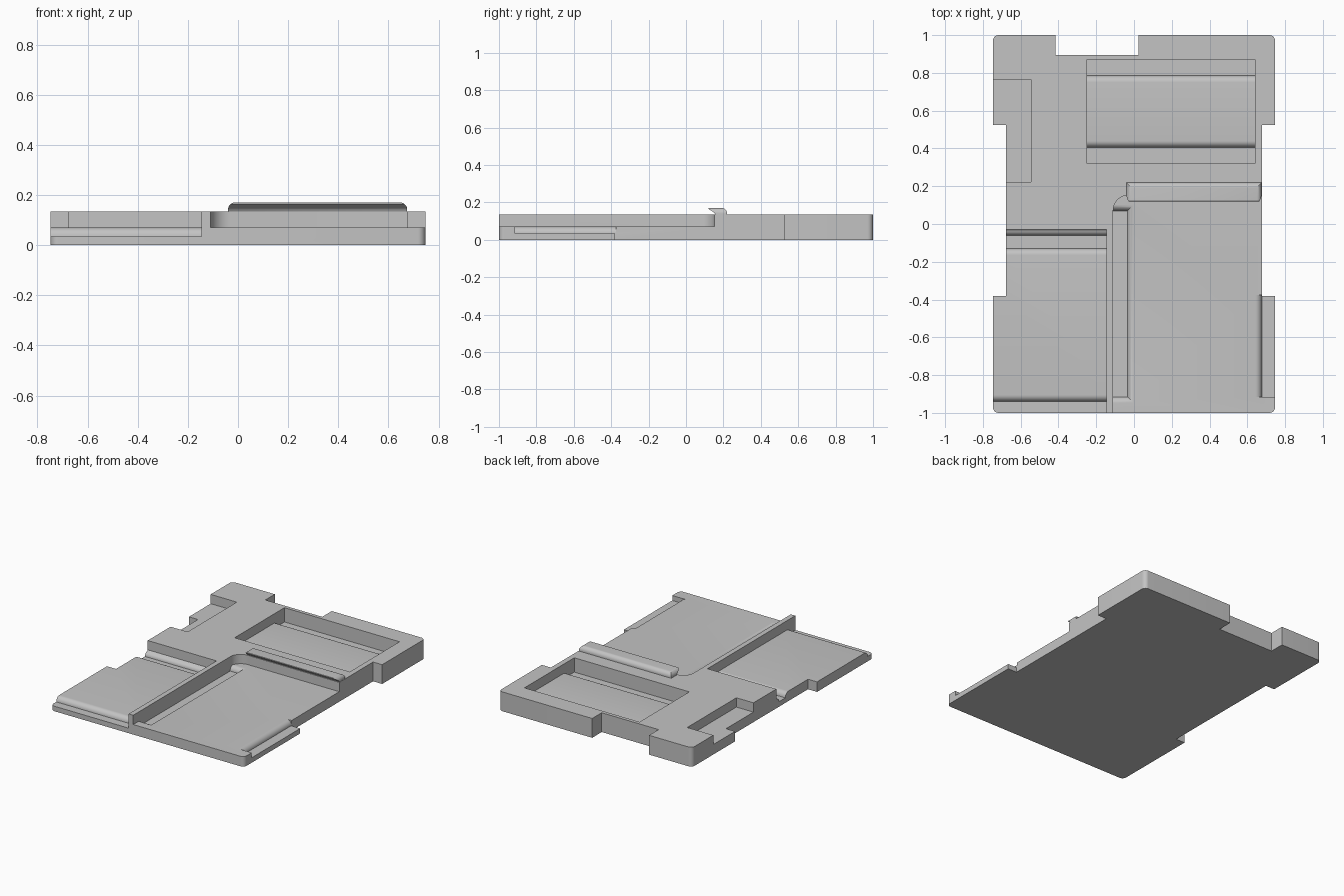
import bpy, bmesh
from math import sin, cos, pi

cube = bpy.data.objects.get("Cube")
if cube:
    bpy.data.objects.remove(cube, do_unlink=True)

grey = bpy.data.materials.new("plain_grey")
grey.use_nodes = True
grey.diffuse_color = (0.55, 0.55, 0.55, 1)
grey.node_tree.nodes["Principled BSDF"].inputs["Base Color"].default_value = (0.55, 0.55, 0.55, 1)

TOP, MID, LOW, R = 0.135, 0.07, 0.035, 0.035   # main heights and edge radius
HIGH = 0.25                                    # cutters end above everything


def loft(name, rings):
    """Solid through equal-sized rings of points, capped at both ends."""
    bm = bmesh.new()
    loops = [[bm.verts.new(p) for p in ring] for ring in rings]
    n = len(loops[0])
    for a, b in zip(loops, loops[1:]):
        for i in range(n):
            j = (i + 1) % n
            bm.faces.new((a[i], a[j], b[j], b[i]))
    bm.faces.new(loops[0])
    bm.faces.new(loops[-1])
    bmesh.ops.recalc_face_normals(bm, faces=bm.faces)
    mesh = bpy.data.meshes.new(name)
    bm.to_mesh(mesh)
    bm.free()
    mesh.materials.append(grey)
    obj = bpy.data.objects.new(name, mesh)
    bpy.context.collection.objects.link(obj)
    return obj


def prism(name, profile, axis, lo, hi):
    """Extrude a 2D profile along one axis."""
    place = {"x": lambda a, b, t: (t, a, b),
             "y": lambda a, b, t: (a, t, b),
             "z": lambda a, b, t: (a, b, t)}[axis]
    return loft(name, [[place(a, b, t) for a, b in profile] for t in (lo, hi)])


def arc(cx, cy, r, start, end, steps=8):
    """Arc points, angles in quarter turns."""
    angles = [(start + (end - start) * i / steps) * pi / 2 for i in range(steps + 1)]
    return [(cx + r * cos(a), cy + r * sin(a)) for a in angles]


def step_up(edge):
    """Rounded step from the low level to the middle one, rising towards +."""
    return arc(edge + R, LOW, R, 2, 1)


def step_down(edge):
    return arc(edge - R, LOW, R, 1, 0)


def combine(target, tool, operation="DIFFERENCE"):
    mod = target.modifiers.new(tool.name, "BOOLEAN")
    mod.operation, mod.solver, mod.object = operation, "EXACT", tool
    bpy.context.view_layer.objects.active = target
    bpy.ops.object.modifier_apply(modifier=mod.name)
    bpy.data.objects.remove(tool, do_unlink=True)


# Plate outline with rounded corners, side notches and a back notch
W, N, C = 0.747, 0.677, 0.03
outline = (arc(-W + C, -1 + C, C, 2, 3) + arc(W - C, -1 + C, C, 3, 4)
           + [(W, -0.38), (N, -0.38), (N, 0.525), (W, 0.525)]
           + arc(W - C, 1 - C, C, 0, 1)
           + [(0.025, 1), (0.025, 0.895), (-0.415, 0.895), (-0.415, 1)]
           + arc(-W + C, 1 - C, C, 1, 2)
           + [(-W, 0.525), (-N, 0.525), (-N, -0.38), (-W, -0.38)])
plate = prism("plate", outline, "z", 0, TOP)

# Front panel on the -x side: low lip, rounded pad, groove, small step, wall
pad = ([(-1.1, LOW)] + step_up(-0.94) + step_down(-0.13)
       + arc(-0.03, LOW, 0.03, 2, 1)[:-1]
       + [(-0.03, MID), (-0.03, HIGH), (-1.1, HIGH)])
combine(plate, prism("pad_cut", pad, "x", -0.9, -0.145))

# Front panel on the +x side, with a rounded inner corner
recess = [(0.9, -1.1), (0.9, 0.152)] + arc(-0.03, 0.072, 0.08, 1, 2) + [(-0.11, -1.1)]
combine(plate, prism("recess_cut", recess, "z", MID, HIGH))

# Channel beside the ridge, flaring out to the panel with rounded lips
rings = []
for i in range(9):
    a = i / 8 * pi / 2
    o, z = R * (1 - cos(a)), LOW + (R + 0.0005) * sin(a)
    x = -0.035 + o
    rings.append([(-0.11, -0.915 - o, z), (x, -0.915 - o, z),
                  (x, 0.07 + o, z), (-0.11, 0.07 + o, z)])
combine(plate, loft("channel_cut", rings))

# Lowered flange on the +x edge
flange = step_down(N) + [(0.9, LOW), (0.9, HIGH), (N - R, HIGH)]
combine(plate, prism("flange_cut", flange, "y", -0.915, -0.375))

# Back pocket with a raised rounded pad
pocket = ([(0.32, LOW)] + step_up(0.405) + step_down(0.785)
          + [(0.87, LOW), (0.87, HIGH), (0.32, HIGH)])
combine(plate, prism("pocket_cut", pocket, "x", -0.25, 0.64))

# Side pocket open at the -x edge
side = [(-0.9, 0.222), (-0.545, 0.222), (-0.545, 0.765), (-0.9, 0.765)]
combine(plate, prism("side_cut", side, "z", MID, HIGH))

# Overhanging lip bar with rounded ends
section = ([(0.16, 0.13), (0.152, 0.145), (0.12, 0.165), (0.122, 0.17)]
           + arc(0.19, 0.14, 0.03, 1, 0) + [(0.22, 0.13)])
bar = prism("lip_bar", section, "x", -0.2, 0.8)
ends = ([(-0.04, 0.1)] + arc(-0.01, 0.141, 0.03, 2, 1)
        + arc(0.645, 0.141, 0.03, 1, 0) + [(0.675, 0.1)])
combine(bar, prism("end_shape", ends, "y", 0, 0.4), "INTERSECT")

# Smooth rounded edges, keep the rest sharp
bpy.ops.object.select_all(action="DESELECT")
for part in (plate, bar):
    part.select_set(True)
bpy.context.view_layer.objects.active = plate
bpy.ops.object.shade_smooth_by_angle(angle=pi / 6)
